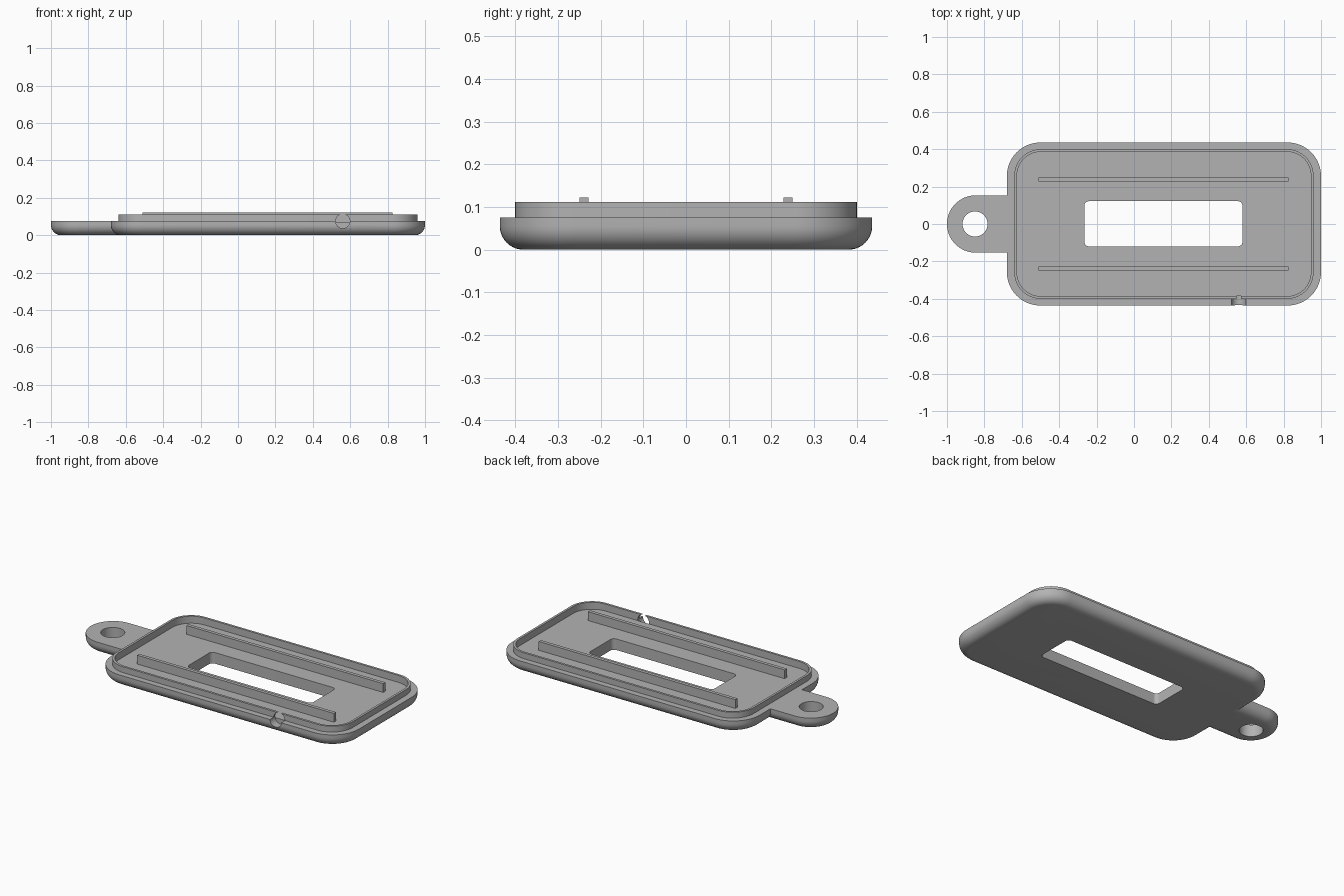
import bpy
import bmesh
import math

cube = bpy.data.objects.get("Cube")
if cube:
    bpy.data.objects.remove(cube, do_unlink=True)

grey = bpy.data.materials.new("plain_grey")
grey.use_nodes = True
colour = (0.45, 0.45, 0.45, 1)
grey.diffuse_color = colour
grey.node_tree.nodes["Principled BSDF"].inputs["Base Color"].default_value = colour


def outline(x0, x1, y0, y1, r, steps=16):
    """Rounded rectangle, counter-clockwise."""
    centres = [(x1 - r, y1 - r), (x0 + r, y1 - r), (x0 + r, y0 + r), (x1 - r, y0 + r)]
    pts = []
    for i, (cx, cy) in enumerate(centres):
        for k in range(steps + 1):
            a = math.pi / 2 * (i + k / steps)
            pts.append((cx + r * math.cos(a), cy + r * math.sin(a)))
    return pts


def slab(name, box, r, z0, z1, fillet=0.0):
    """Rounded slab, optionally with a rounded bottom edge."""
    levels = [(0.0, z0)]
    if fillet:
        levels = [(fillet * (1 - math.sin(a)), z0 + fillet * (1 - math.cos(a)))
                  for a in (math.pi / 2 * k / 10 for k in range(11))]
    levels.append((0.0, z1))
    x0, x1, y0, y1 = box
    bm = bmesh.new()
    rings = []
    for d, z in levels:
        pts = outline(x0 + d, x1 - d, y0 + d, y1 - d, r - d)
        rings.append([bm.verts.new((x, y, z)) for x, y in pts])
    n = len(rings[0])
    for a, b in zip(rings, rings[1:]):
        for i in range(n):
            j = (i + 1) % n
            bm.faces.new((a[i], a[j], b[j], b[i]))
    bm.faces.new(rings[0][::-1])
    bm.faces.new(rings[-1])
    bmesh.ops.remove_doubles(bm, verts=bm.verts, dist=1e-5)
    bmesh.ops.recalc_face_normals(bm, faces=bm.faces)
    mesh = bpy.data.meshes.new(name)
    bm.to_mesh(mesh)
    bm.free()
    mesh.materials.append(grey)
    obj = bpy.data.objects.new(name, mesh)
    bpy.context.collection.objects.link(obj)
    return obj


def cylinder(name, r, depth, location, rotation=(0, 0, 0)):
    bpy.ops.mesh.primitive_cylinder_add(vertices=48, radius=r, depth=depth,
                                        location=location, rotation=rotation)
    obj = bpy.context.object
    obj.name = name
    obj.data.materials.append(grey)
    return obj


def combine(target, tool, operation):
    mod = target.modifiers.new(tool.name, "BOOLEAN")
    mod.operation = operation
    mod.solver = "EXACT"
    mod.object = tool
    tool.hide_render = True
    bpy.context.view_layer.objects.active = target
    bpy.ops.object.modifier_apply(modifier=mod.name)
    bpy.data.objects.remove(tool, do_unlink=True)


# Cover plate with hanging tab and raised lip
FLOOR = 0.068
cover = slab("cover_plate", (-0.68, 1.0, -0.436, 0.436), 0.18, 0, 0.075, 0.055)
combine(cover, slab("tab", (-1.0, -0.5, -0.153, 0.153), 0.1529, 0, 0.075, 0.055), "UNION")
combine(cover, slab("lip", (-0.64, 0.96, -0.4, 0.4), 0.142, 0.06, 0.111), "UNION")

# Recess inside the lip, window, tab hole and cable notch
combine(cover, slab("recess", (-0.626, 0.946, -0.386, 0.386), 0.128, FLOOR, 0.2), "DIFFERENCE")
combine(cover, slab("window", (-0.265, 0.58, -0.12, 0.122), 0.025, -0.1, 0.2), "DIFFERENCE")
combine(cover, cylinder("tab_hole", 0.067, 0.4, (-0.85, 0, 0)), "DIFFERENCE")
combine(cover, cylinder("cable_notch", 0.038, 0.124, (0.56, -0.448, 0.075),
                        (math.pi / 2, 0, 0)), "DIFFERENCE")

bpy.ops.object.select_all(action="DESELECT")
cover.select_set(True)
bpy.context.view_layer.objects.active = cover
bpy.ops.object.shade_smooth_by_angle(angle=math.radians(30))

# Two guide rails on the floor
for name, y in (("front_rail", -0.239), ("back_rail", 0.239)):
    bpy.ops.mesh.primitive_cube_add(size=1, location=(0.158, y, (FLOOR + 0.118) / 2))
    rail = bpy.context.object
    rail.name = name
    rail.scale = (1.335, 0.021, 0.126 - FLOOR)
    rail.data.materials.append(grey)
